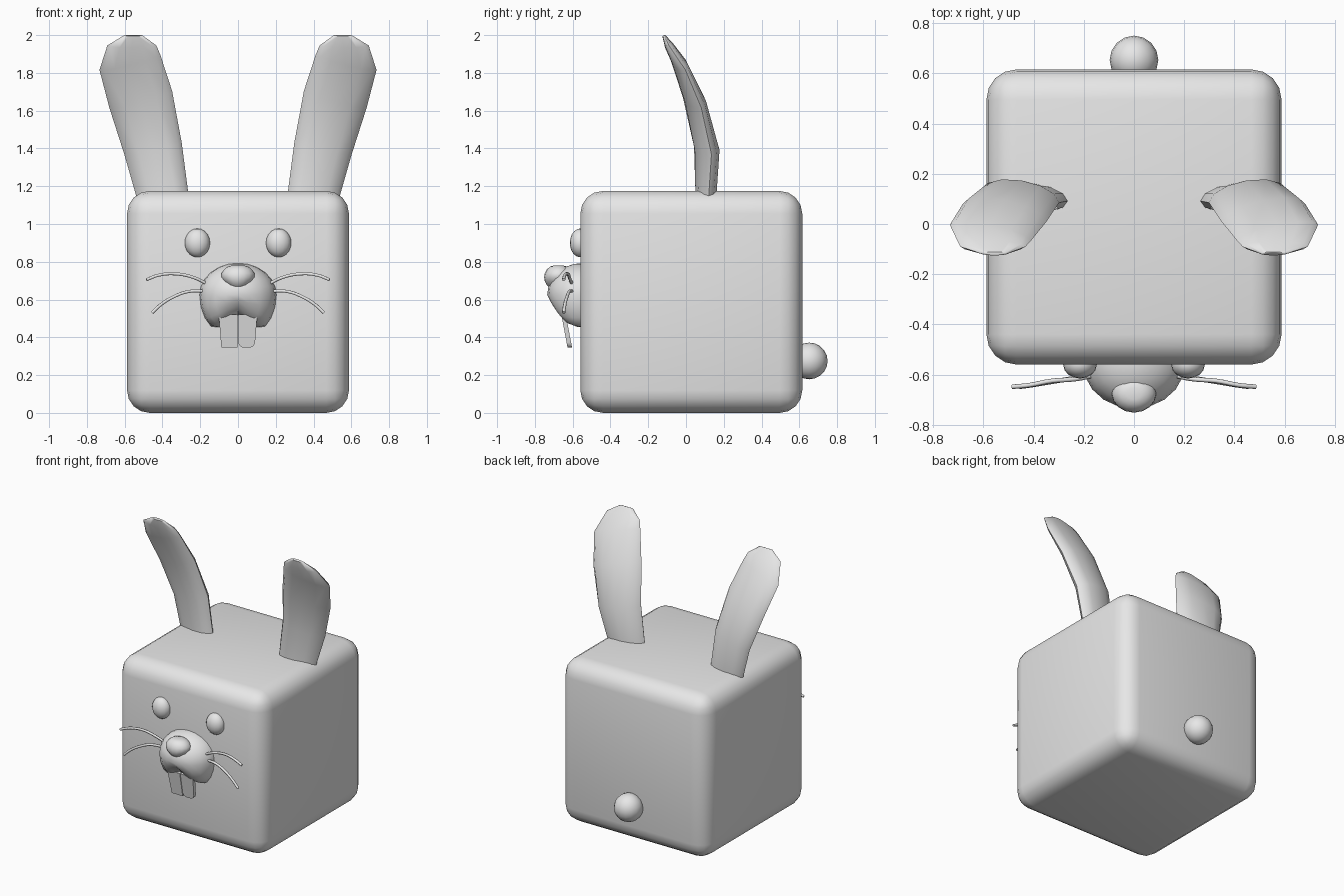
import bpy, bmesh, math
from mathutils import Vector, Matrix

cube = bpy.data.objects.get("Cube")
if cube:
    bpy.data.objects.remove(cube, do_unlink=True)

# One plain grey for every part
grey = bpy.data.materials.new("plain grey")
grey.use_nodes = True
grey.diffuse_color = (0.8, 0.8, 0.8, 1)
bsdf = next(n for n in grey.node_tree.nodes if n.type == 'BSDF_PRINCIPLED')
bsdf.inputs["Base Color"].default_value = grey.diffuse_color


def finish(name, bm, angle=40):
    bmesh.ops.recalc_face_normals(bm, faces=bm.faces[:])
    mesh = bpy.data.meshes.new(name)
    bm.to_mesh(mesh)
    bm.free()
    mesh.materials.append(grey)
    obj = bpy.data.objects.new(name, mesh)
    bpy.context.collection.objects.link(obj)
    bpy.ops.object.select_all(action='DESELECT')
    obj.select_set(True)
    bpy.context.view_layer.objects.active = obj
    bpy.ops.object.shade_smooth_by_angle(angle=math.radians(angle))


def ellipsoid(name, centre, radii, shape=None, segments=16, rings=10):
    """Sphere with an optional reshaping rule applied in unit space."""
    bm = bmesh.new()
    bmesh.ops.create_uvsphere(bm, u_segments=segments, v_segments=rings, radius=1)
    scale = Matrix.Diagonal(radii)
    for v in bm.verts:
        if shape:
            shape(v.co)
        v.co = Vector(centre) + scale @ v.co
    finish(name, bm, 60)


def loft(name, rings):
    """Skin closed rings of points and cap both ends."""
    bm = bmesh.new()
    rows = [[bm.verts.new(p) for p in ring] for ring in rings]
    n = len(rows[0])
    for a, b in zip(rows, rows[1:]):
        for i in range(n):
            j = (i + 1) % n
            bm.faces.new((a[i], a[j], b[j], b[i]))
    bm.faces.new(rows[0])
    bm.faces.new(rows[-1])
    finish(name, bm, 60)


# Body: rounded cube
bm = bmesh.new()
bmesh.ops.create_cube(bm, size=1.175)
bmesh.ops.translate(bm, verts=bm.verts[:], vec=(0, 0.028, 0.5875))
bmesh.ops.bevel(bm, geom=bm.edges[:], offset=0.12, segments=4, profile=0.5, affect='EDGES')
finish("body", bm)


# Muzzle: two cheeks with a cleft along the lower middle
def cheeks(co):
    if co.z < 0:
        side = min(abs(co.x) / 0.73, 1)
        co.y *= 1 - 0.12 * (1 - side) * min(1, -2 * co.z)
        co.z *= 0.64 + 0.8 * side


# Nose: flat on top, narrowing downwards
def taper_down(co):
    if co.z < 0.1:
        co.x *= 1 - 0.35 * (0.1 - co.z)
    co.z = min(co.z, 0.9)


ellipsoid("muzzle", (0, -0.55, 0.625), (0.205, 0.185, 0.168), cheeks, 20, 12)
ellipsoid("nose", (0, -0.675, 0.718), (0.092, 0.076, 0.07), taper_down)
ellipsoid("tail", (0, 0.653, 0.275), (0.097, 0.097, 0.097))

# Ear sections: centre, half width, half thickness, sideways lean
EAR = [((0.395, 0.105, 1.13), 0.135, 0.055, 0.12),
       ((0.45, 0.11, 1.40), 0.155, 0.064, 0.2),
       ((0.515, 0.045, 1.66), 0.172, 0.052, 0.26),
       ((0.572, -0.035, 1.855), 0.166, 0.036, 0.24),
       ((0.562, -0.09, 1.945), 0.13, 0.024, 0.0),
       ((0.555, -0.118, 1.998), 0.05, 0.008, 0.0)]
# Whisker paths
WHISKERS = {
    "upper_whisker": [(0.15, -0.6, 0.675), (0.23, -0.617, 0.715), (0.33, -0.625, 0.736),
                      (0.42, -0.642, 0.729), (0.485, -0.648, 0.705)],
    "lower_whisker": [(0.16, -0.6, 0.643), (0.26, -0.617, 0.643), (0.35, -0.632, 0.61),
                      (0.41, -0.642, 0.572), (0.455, -0.648, 0.53)]}


def ear_rings(s):
    """Oval sections whose thickness runs square to the ear's bend."""
    rings = []
    for k, (c, w, t, lean) in enumerate(EAR):
        before = Vector(EAR[max(k - 1, 0)][0])
        after = Vector(EAR[min(k + 1, len(EAR) - 1)][0])
        along = after - before
        across = Vector((math.cos(lean), 0.8 * lean, -math.sin(lean)))
        thick = Vector((0, along.z, -along.y)).normalized()
        ring = []
        for i in range(12):
            u = math.tau * i / 12
            p = Vector(c) + across * (w * math.cos(u)) + thick * (t * math.sin(u))
            ring.append((s * p.x, p.y, p.z))
        rings.append(ring)
    return rings


def tooth(name, s):
    """Tapered plate with rounded lower corners, leaning back at the tip."""
    bm = bmesh.new()
    bmesh.ops.create_cube(bm, size=1)
    for v in bm.verts:
        low = v.co.z < 0
        x = 0.002 + (v.co.x + 0.5) * (0.086 if low else 0.1)
        z = 0.345 if low else 0.52
        y = (-0.615 if low else -0.648) + v.co.y * 0.024
        v.co = (s * x, y, z)
    corners = [e for e in bm.edges if all(v.co.z < 0.4 for v in e.verts)
               and abs(e.verts[0].co.x - e.verts[1].co.x) < 0.01]
    bmesh.ops.bevel(bm, geom=corners, offset=0.028, segments=3, profile=0.5, affect='EDGES')
    finish(name, bm, 35)


def whisker(name, path, s):
    """Thin tube along a smooth path."""
    curve = bpy.data.curves.new(name, 'CURVE')
    curve.dimensions = '3D'
    curve.bevel_depth = 0.009
    curve.bevel_resolution = 1
    curve.resolution_u = 4
    curve.use_fill_caps = True
    spline = curve.splines.new('BEZIER')
    spline.bezier_points.add(len(path) - 1)
    for bp, (x, y, z) in zip(spline.bezier_points, path):
        bp.co = (s * x, y, z)
        bp.handle_left_type = bp.handle_right_type = 'AUTO'
    curve.materials.append(grey)
    bpy.context.collection.objects.link(bpy.data.objects.new(name, curve))


# Paired parts
for side, s in (("left", 1), ("right", -1)):
    ellipsoid(side + "_eye", (s * 0.215, -0.56, 0.9), (0.067, 0.055, 0.076))
    loft(side + "_ear", ear_rings(s))
    tooth(side + "_tooth", s)
    for label, path in WHISKERS.items():
        whisker(side + "_" + label, path, s)
